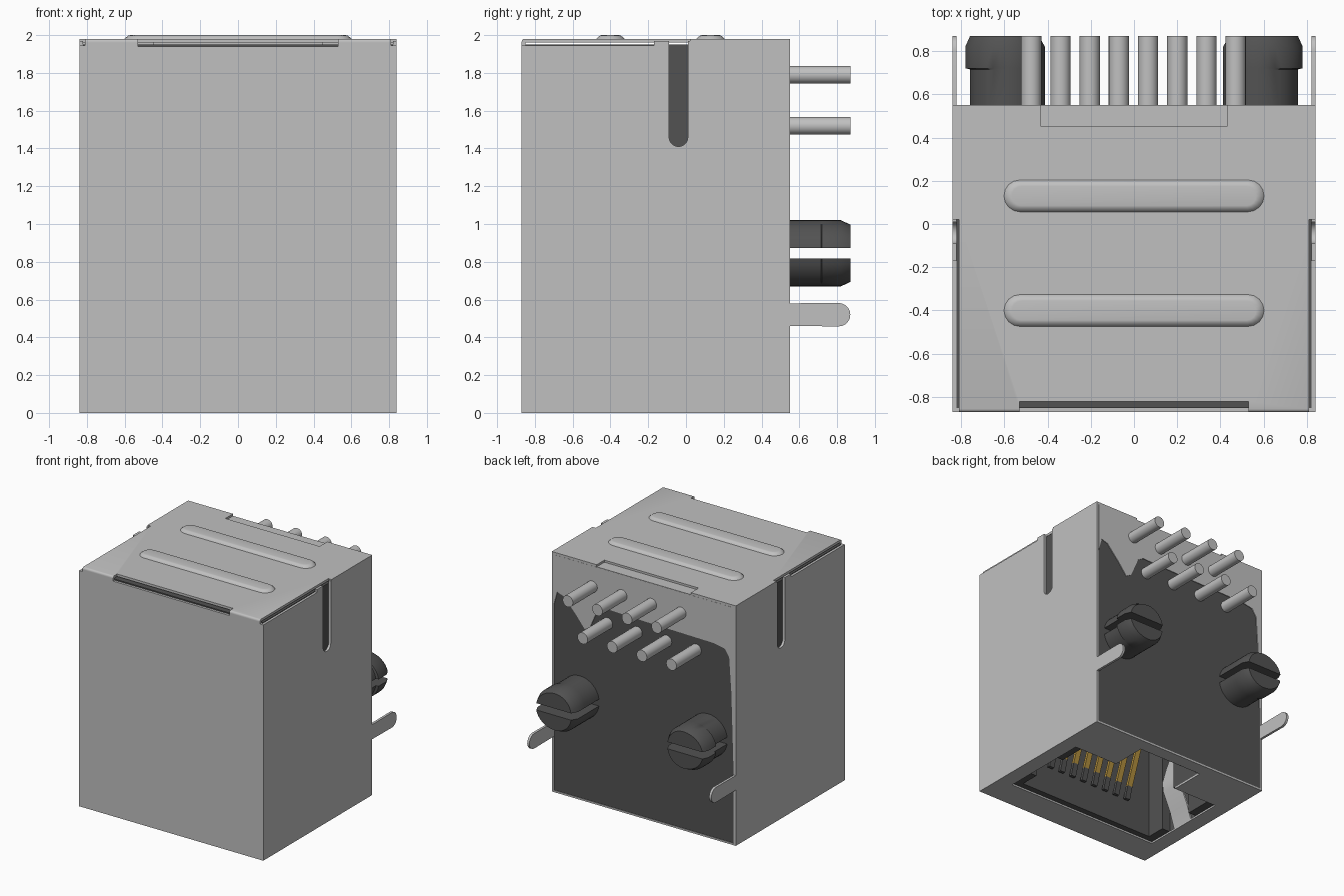
import bpy, bmesh, math

cube = bpy.data.objects.get("Cube")
if cube:
    bpy.data.objects.remove(cube, do_unlink=True)


def material(name, rgb, rough=0.5):
    m = bpy.data.materials.new(name)
    m.use_nodes = True
    m.diffuse_color = (*rgb, 1)
    bsdf = m.node_tree.nodes["Principled BSDF"]
    bsdf.inputs["Base Color"].default_value = (*rgb, 1)
    bsdf.inputs["Roughness"].default_value = rough
    return m


METAL = material("light grey metal", (0.53, 0.53, 0.53))
PLASTIC = material("dark grey plastic", (0.085, 0.085, 0.085))
GOLD = material("gold contact", (0.45, 0.28, 0.05))


def finish(bm, name, mat, smooth=True):
    bmesh.ops.recalc_face_normals(bm, faces=bm.faces)
    mesh = bpy.data.meshes.new(name)
    bm.to_mesh(mesh)
    bm.free()
    obj = bpy.data.objects.new(name, mesh)
    bpy.context.collection.objects.link(obj)
    mesh.materials.append(mat)
    if smooth:
        bpy.ops.object.select_all(action='DESELECT')
        obj.select_set(True)
        bpy.context.view_layer.objects.active = obj
        bpy.ops.object.shade_smooth_by_angle(angle=math.radians(35))
    return obj


def loft_mesh(rings):
    """Skin equal-length closed rings and cap both ends."""
    bm = bmesh.new()
    loops = [[bm.verts.new(p) for p in ring] for ring in rings]
    n = len(loops[0])
    for a, b in zip(loops, loops[1:]):
        for i in range(n):
            j = (i + 1) % n
            bm.faces.new((a[i], a[j], b[j], b[i]))
    bm.faces.new(loops[0])
    bm.faces.new(loops[-1])
    return bm


def plate_mesh(pts, axis, lo, hi):
    """Extrude a 2D outline along one axis."""
    place = {'x': lambda p, d: (d, p[0], p[1]),
             'y': lambda p, d: (p[0], d, p[1]),
             'z': lambda p, d: (p[0], p[1], d)}[axis]
    return loft_mesh([[place(p, d) for p in pts] for d in (lo, hi)])


def plate(name, pts, axis, lo, hi, mat, smooth=True):
    return finish(plate_mesh(pts, axis, lo, hi), name, mat, smooth)


def rect(x0, x1, y0, y1):
    return [(x0, y0), (x1, y0), (x1, y1), (x0, y1)]


def mirrored(half):
    return half + [(-x, y) for x, y in reversed(half)]


def arc(cx, cy, r, a0, a1, n=10):
    angles = [math.radians(a0 + (a1 - a0) * i / n) for i in range(n + 1)]
    return [(cx + r * math.cos(a), cy + r * math.sin(a)) for a in angles]


def cut(obj, pts, axis, lo, hi):
    cutter = plate("cutter", pts, axis, lo, hi, PLASTIC, False)
    cutter.hide_render = True
    mod = obj.modifiers.new("cut", 'BOOLEAN')
    mod.operation = 'DIFFERENCE'
    mod.solver = 'EXACT'
    mod.object = cutter
    bpy.context.view_layer.objects.active = obj
    bpy.ops.object.modifier_apply(modifier=mod.name)
    bpy.data.objects.remove(cutter, do_unlink=True)


# Plastic body with the plug cavity, latch notch and spring recesses
body = plate("plastic_body", rect(-0.82, 0.82, -0.85, 0.545), 'z', 0.015, 1.95, PLASTIC, False)
cavity = mirrored([(0.64, -0.58), (0.64, 0.12), (0.30, 0.12), (0.30, 0.42)])
cut(body, cavity, 'z', -0.1, 1.35)
cut(body, rect(-0.72, 0.72, -0.42, -0.10), 'z', -0.1, 0.85)

# Bottom shield rim around the opening
rim = plate("bottom_rim", rect(-0.82, 0.82, -0.85, 0.55), 'z', 0.0, 0.015, METAL, False)
cut(rim, mirrored([(0.71, -0.63), (0.71, 0.14), (0.30, 0.14), (0.30, 0.44)]), 'z', -0.1, 0.1)

# Front shield panel
plate("front_panel", mirrored([(0.84, 0), (0.84, 1.945), (0.81, 1.945), (0.81, 1.962),
                               (0.53, 1.962), (0.53, 1.94)]), 'y', -0.87, -0.85, METAL, False)

# Side shield panels with slot and round-ended solder tab
side = ([(-0.85, 0), (0.55, 0), (0.55, 0.46)] + arc(0.808, 0.52, 0.062, -90, 90)
        + [(0.55, 0.58), (0.55, 1.97), (0.01, 1.97)] + arc(-0.04, 1.46, 0.05, 0, -180)
        + [(-0.09, 1.97), (-0.17, 1.97), (-0.17, 1.945), (-0.85, 1.945)])
for label, s in (("left", 1), ("right", -1)):
    plate(label + "_side_panel", side, 'x', s * 0.82, s * 0.84, METAL)

# Top shield panel with a rounded front edge
top = plate_mesh(mirrored([(0.43, 0.45), (0.43, 0.55), (0.84, 0.55), (0.84, 0.02), (0.81, 0.02),
                           (0.81, -0.87), (0.53, -0.87), (0.53, -0.82)]), 'z', 1.96, 1.98)
edges = [e for e in top.edges if all(v.co.y < -0.865 and v.co.z > 1.975 for v in e.verts)]
bmesh.ops.bevel(top, geom=edges, offset=0.015, segments=3, profile=0.5, affect='EDGES')
finish(top, "top_panel", METAL)
plate("top_notch_floor", rect(-0.45, 0.45, 0.43, 0.55), 'z', 1.95, 1.963, METAL, False)


# Raised ribs on the top panel
def stadium(y, half_len, r, z):
    outline = (arc(half_len - r, y, r, -90, 90, 8) + arc(r - half_len, y, r, 90, 270, 8))
    return [(px, py, z) for px, py in outline]


for label, y in (("rear", 0.13), ("front", -0.40)):
    finish(loft_mesh([stadium(y, 0.605, 0.075, 1.975), stadium(y, 0.60, 0.073, 1.982),
                      stadium(y, 0.58, 0.055, 1.998), stadium(y, 0.565, 0.045, 2.0)]),
           label + "_top_rib", METAL)

# Metal flap with a wavy lower edge across the upper back
flap = [(0.82, 1.96), (0.82, 1.55), (0.79, 1.66), (0.73, 1.64), (0.62, 1.52), (0.54, 1.42),
        (0.49, 1.45), (0.42, 1.61), (0.37, 1.64), (0.0, 1.63), (-0.64, 1.62), (-0.74, 1.60),
        (-0.78, 1.54), (-0.80, 1.25), (-0.82, 0.60), (-0.82, 1.96)]
plate("back_flap", flap, 'y', 0.543, 0.551, METAL, False)

# Round solder pins in two staggered rows
for i in range(8):
    x, z = 0.47 - 0.135 * i, (1.79, 1.52)[i % 2]
    plate(f"solder_pin_{i + 1}", arc(x, z, 0.047, 0, 345, 23), 'y', 0.53, 0.87, METAL)


# Split mounting pegs, each half with an outward barb
def peg_half(name, s, up):
    r, gap = 0.175, 0.028
    a0 = math.asin(gap / r)
    rings = []
    for y, outer, k in ((0.53, 1, 1), (0.715, 1, 1), (0.72, 1.13, 1),
                        (0.82, 1.13, 1), (0.87, 1.0, 0.84)):
        ring = []
        for i in range(17):
            a = a0 + (math.pi - 2 * a0) * i / 16
            x = r * math.cos(a)
            x *= outer if x > 0 else k
            z = gap + (r * math.sin(a) - gap) * k
            ring.append((s * (0.585 + x), y, 0.845 + up * z))
        rings.append(ring)
    finish(loft_mesh(rings), name, PLASTIC)


for label, s in (("left", 1), ("right", -1)):
    peg_half(label + "_peg_upper", s, 1)
    peg_half(label + "_peg_lower", s, -1)

# Spring contacts bent into the cavity from each side
spring = [(0.71, 0.01), (0.67, 0.14), (0.60, 0.30), (0.59, 0.38), (0.63, 0.52), (0.70, 0.72)]
for label, s in (("left", 1), ("right", -1)):
    outline = [(s * x, z) for x, z in spring]
    outline += [(s * (x + 0.015), z) for x, z in reversed(spring)]
    plate(label + "_spring", outline, 'y', -0.36, -0.16, METAL)

# Slanted gold contacts with dark tips
path = [(-0.56, 0.24), (-0.53, 0.34), (-0.34, 0.86), (-0.28, 1.36)]
outline = path + [(y + 0.025, z) for y, z in reversed(path)]
for i in range(8):
    x = (i - 3.5) * 0.11
    contact = plate(f"contact_{i + 1}", outline, 'x', x - 0.023, x + 0.023, GOLD, False)
    bm = bmesh.new()
    bm.from_mesh(contact.data)
    bmesh.ops.bisect_plane(bm, geom=bm.verts[:] + bm.edges[:] + bm.faces[:],
                           plane_co=(0, 0, 0.34), plane_no=(0, 0, 1))
    contact.data.materials.append(PLASTIC)
    for f in bm.faces:
        f.material_index = 1 if f.calc_center_median().z < 0.34 else 0
    bm.to_mesh(contact.data)
    bm.free()
